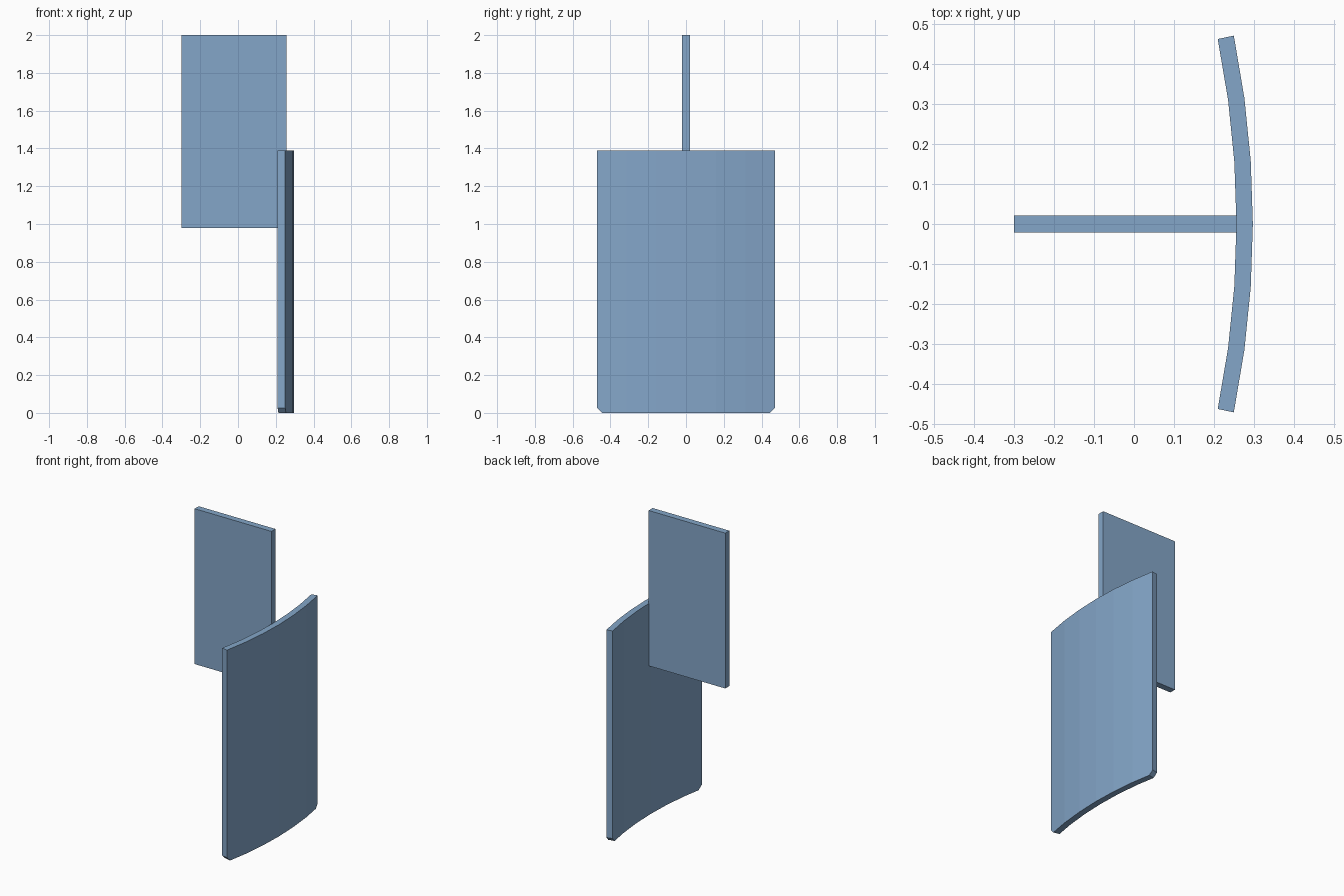
import bpy, bmesh, math

cube = bpy.data.objects.get("Cube")
if cube:
    bpy.data.objects.remove(cube, do_unlink=True)

# Single blue-grey finish
blue = bpy.data.materials.new("steel_blue")
blue.use_nodes = True
colour = (0.23, 0.38, 0.58, 1)
blue.diffuse_color = colour
blue.node_tree.nodes["Principled BSDF"].inputs["Base Color"].default_value = colour


def extrude_outline(name, outline, bottom, top, chamfer_edges=None, chamfer=0.0):
    """Raise a plan outline into a solid, optionally chamfering bottom edges."""
    bm = bmesh.new()
    lower = [bm.verts.new((x, y, bottom)) for x, y in outline]
    upper = [bm.verts.new((x, y, top)) for x, y in outline]
    n = len(outline)
    bm.faces.new(lower[::-1])
    bm.faces.new(upper)
    for i in range(n):
        j = (i + 1) % n
        bm.faces.new((lower[i], lower[j], upper[j], upper[i]))
    if chamfer_edges:
        edges = [bm.edges.get((lower[a], lower[b])) for a, b in chamfer_edges]
        bmesh.ops.bevel(bm, geom=edges, offset=chamfer, segments=1, affect='EDGES')
    bmesh.ops.recalc_face_normals(bm, faces=bm.faces)
    mesh = bpy.data.meshes.new(name)
    bm.to_mesh(mesh)
    bm.free()
    mesh.materials.append(blue)
    obj = bpy.data.objects.new(name, mesh)
    bpy.context.collection.objects.link(obj)
    return obj


# Upright flat panel
extrude_outline("upright_panel",
                [(-0.3, -0.021), (0.257, -0.021), (0.257, 0.021), (-0.3, 0.021)],
                0.98, 2.0)

# Curved plate: a shallow arc in plan with clipped lower corners
SEGMENTS = 6
RADIUS, THICKNESS, CREST = 2.35, 0.041, 0.297
half_angle = math.radians(11.55)
angles = [half_angle * (2 * i / SEGMENTS - 1) for i in range(SEGMENTS + 1)]


def arc(radius):
    return [(CREST - RADIUS + radius * math.cos(a), radius * math.sin(a)) for a in angles]


outline = arc(RADIUS) + arc(RADIUS - THICKNESS)[::-1]
last = len(outline) - 1
extrude_outline("curved_plate", outline, 0.0, 1.39,
                chamfer_edges=[(last, 0), (SEGMENTS, SEGMENTS + 1)], chamfer=0.027)
